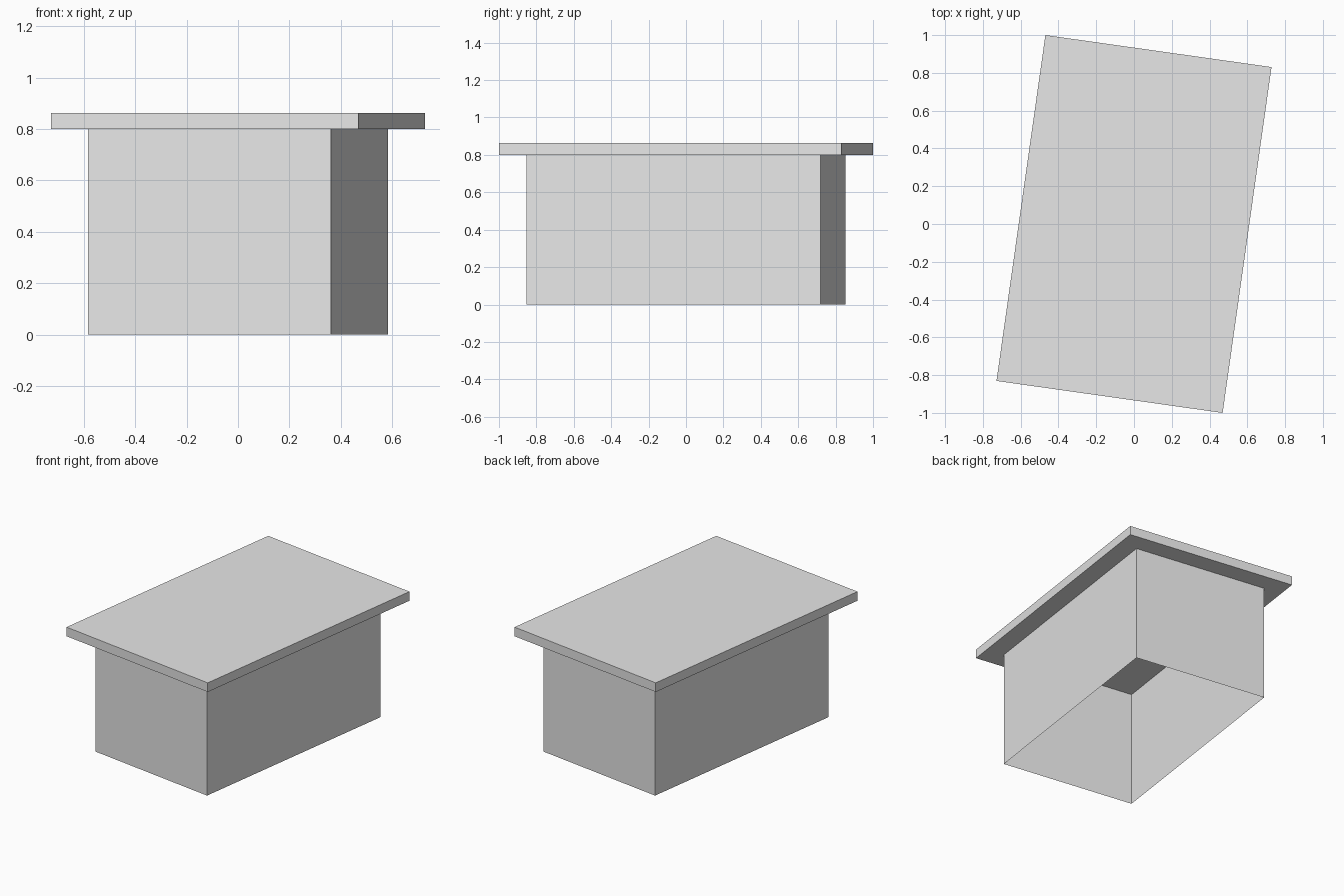
import bpy
import bmesh
import math

cube = bpy.data.objects.get("Cube")
if cube:
    bpy.data.objects.remove(cube, do_unlink=True)

# Single plain grey finish
GREY = (0.8, 0.8, 0.8, 1.0)
grey = bpy.data.materials.new("plain_grey")
grey.use_nodes = True
grey.diffuse_color = GREY
grey.node_tree.nodes["Principled BSDF"].inputs["Base Color"].default_value = GREY

TURN = math.radians(-8.05)   # whole building is turned slightly about z


def box(name, width, depth, bottom, top, open_ends=False):
    """Turned box centred on the z axis; open_ends keeps only the four sides."""
    bm = bmesh.new()
    bmesh.ops.create_cube(bm, size=1)
    if open_ends:
        ends = [f for f in bm.faces if abs(f.normal.z) > 0.5]
        bmesh.ops.delete(bm, geom=ends, context='FACES_ONLY')
    bmesh.ops.scale(bm, vec=(width, depth, top - bottom), verts=bm.verts)
    bmesh.ops.translate(bm, vec=(0, 0, (top + bottom) / 2), verts=bm.verts)
    mesh = bpy.data.meshes.new(name)
    bm.to_mesh(mesh)
    bm.free()
    mesh.materials.append(grey)
    obj = bpy.data.objects.new(name, mesh)
    obj.rotation_euler.z = TURN
    bpy.context.collection.objects.link(obj)
    return obj


# Thin walls, open underneath, and the overhanging flat roof
box("walls", 0.955, 1.59, 0, 0.8, open_ends=True)
box("roof_slab", 1.209, 1.849, 0.8, 0.863)
